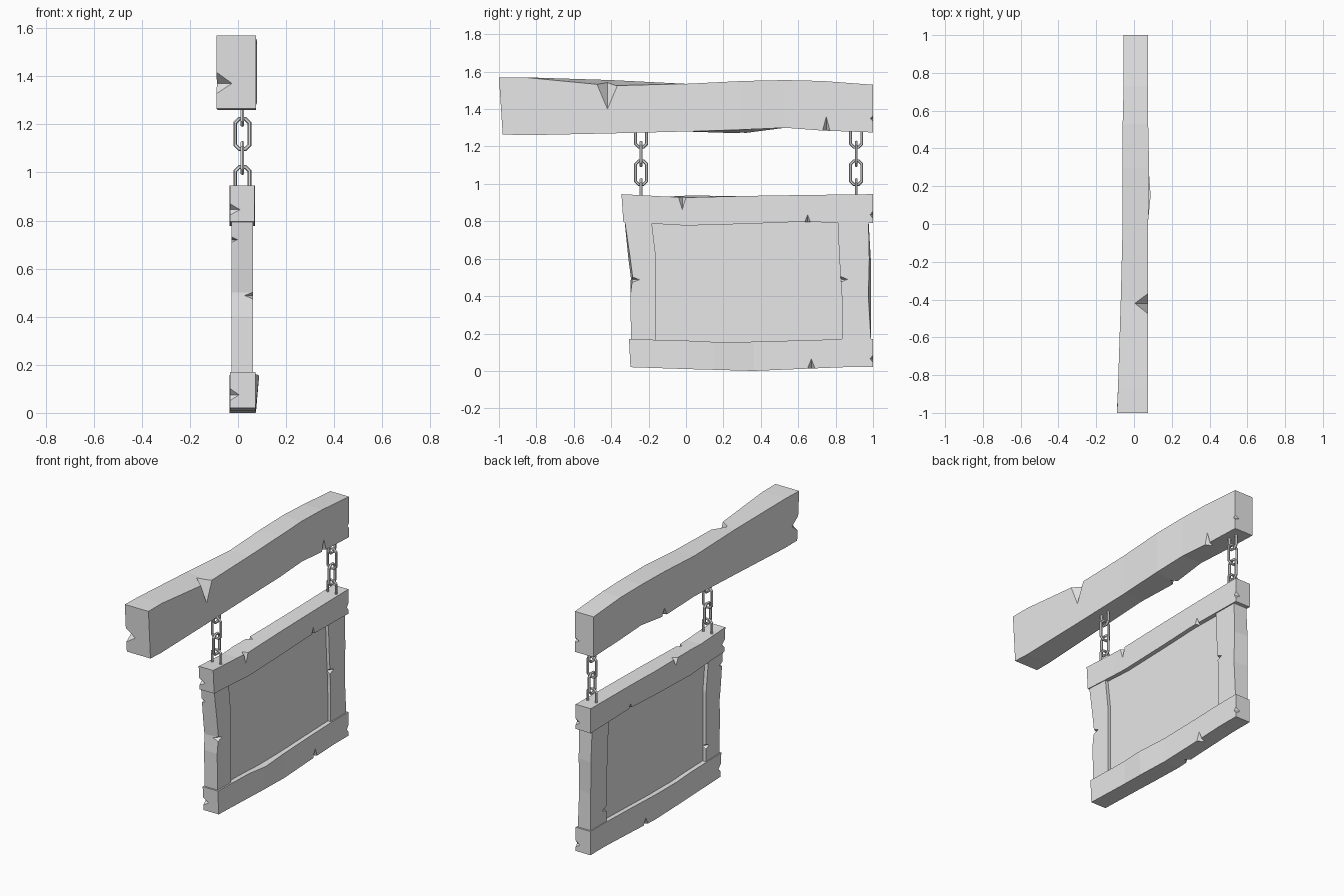
import bpy, bmesh, math
from mathutils import Vector

cube = bpy.data.objects.get("Cube")
if cube:
    bpy.data.objects.remove(cube, do_unlink=True)


def material(name, value):
    mat = bpy.data.materials.new(name)
    mat.use_nodes = True
    mat.diffuse_color = (value, value, value, 1)
    mat.node_tree.nodes["Principled BSDF"].inputs["Base Color"].default_value = mat.diffuse_color
    return mat


GREY = material("plain_grey", 0.8)


def add_object(name, bm):
    bmesh.ops.recalc_face_normals(bm, faces=bm.faces)
    mesh = bpy.data.meshes.new(name)
    bm.to_mesh(mesh)
    bm.free()
    mesh.materials.append(GREY)
    obj = bpy.data.objects.new(name, mesh)
    bpy.context.collection.objects.link(obj)
    return obj


def chip(bm, edge, axis, half, in_x, in_other):
    """Add a tetrahedral cutter that bites into a plank edge running along axis."""
    edge = Vector(edge)
    along = Vector((0, axis == "y", axis == "z")) * half
    across = Vector((0, axis == "z", axis == "y")) * in_other
    points = [edge + along, edge - along, edge + Vector((in_x, 0, 0)), edge + across]
    middle = (points[2] + points[3]) / 2
    verts = [bm.verts.new(middle + (p - middle) * 1.6) for p in points]
    for skip in range(4):
        bm.faces.new([v for i, v in enumerate(verts) if i != skip])


def plank(name, axis, stations, tweaks=(), chips=()):
    """Loft a four-sided plank; a station is (along, low, high, back x, front x).
    Corners run back low, front low, front high, back high."""
    bm = bmesh.new()
    rings = []
    for t, low, high, x0, x1 in stations:
        ring = []
        for x, s in ((x0, low), (x1, low), (x1, high), (x0, high)):
            ring.append(bm.verts.new((x, t, s) if axis == "y" else (x, s, t)))
        rings.append(ring)
    for station, corner, offset in tweaks:
        rings[station][corner].co += Vector(offset)
    for a, b in zip(rings, rings[1:]):
        for i in range(4):
            j = (i + 1) % 4
            bm.faces.new((a[i], a[j], b[j], b[i]))
    bm.faces.new(rings[0])
    bm.faces.new(rings[-1])
    obj = add_object(name, bm)
    if chips:
        cut = bmesh.new()
        for c in chips:
            chip(cut, *c)
        cutter = add_object(name + "_cutter", cut)
        cutter.hide_render = True
        mod = obj.modifiers.new("chips", "BOOLEAN")
        mod.object, mod.operation, mod.solver = cutter, "DIFFERENCE", "EXACT"
        bpy.context.view_layer.objects.active = obj
        bpy.ops.object.modifier_apply(modifier=mod.name)
        bpy.data.objects.remove(cutter, do_unlink=True)
    return obj


# Heavy support beam
plank("beam", "y", [
    (-1, 1.265, 1.57, -.09, .075), (-.87, 1.26, 1.57, -.085, .075),
    (-.4, 1.27, 1.555, -.07, .075), (0, 1.28, 1.535, -.06, .075),
    (.3, 1.29, 1.55, -.06, .08), (.53, 1.3, 1.555, -.06, .075),
    (.73, 1.285, 1.55, -.055, .075), (1, 1.275, 1.53, -.055, .075)],
    tweaks=[(0, 0, (0, .02, 0)), (0, 1, (0, .02, 0)), (2, 2, (0, 0, -.03)),
            (4, 0, (0, 0, -.02))],
    chips=[((.075, -.42, 1.53), "y", .055, -.065, -.13),
           ((.075, .75, 1.284), "y", .02, -.04, .075),
           ((-.06, .3, 1.27), "y", .025, .04, .05),
           ((-.09, -1, 1.37), "z", .055, .08, .07),
           ((.075, 1, 1.35), "z", .015, -.03, -.015)])

# Top and bottom rails of the sign frame
plank("top_rail", "y", [
    (-.345, .795, .945, -.033, .068), (-.1, .783, .932, -.033, .068),
    (0, .777, .927, -.035, .07), (.35, .787, .936, -.035, .07),
    (.6, .797, .94, -.033, .07), (1, .79, .945, -.035, .07)],
    tweaks=[(0, 0, (0, .01, 0)), (0, 1, (0, .01, 0)), (2, 3, (0, 0, .01))],
    chips=[((.07, -.02, .927), "y", .02, -.03, -.065),
           ((-.035, .15, .932), "y", .02, .03, -.04),
           ((.07, .65, .796), "y", .015, -.03, .04),
           ((-.035, .6, .796), "y", .015, .03, .03),
           ((-.034, -.34, .845), "z", .025, .045, .03),
           ((.07, 1, .835), "z", .02, -.03, -.015)])
plank("bottom_rail", "y", [
    (-.305, .02, .17, -.033, .073), (0, .01, .162, -.033, .073),
    (.15, .006, .155, -.035, .075), (.36, 0, .156, -.035, .073),
    (.6, .01, .163, -.033, .07), (.85, .02, .17, -.033, .07),
    (1, .02, .17, -.033, .07)],
    tweaks=[(0, 0, (0, .008, 0)), (0, 1, (0, .008, 0)), (2, 2, (.013, 0, 0))],
    chips=[((.07, .67, .014), "y", .02, -.04, .05),
           ((-.033, .45, .004), "y", .02, .03, .04),
           ((-.033, -.305, .075), "z", .03, .045, .03),
           ((.07, 1, .065), "z", .02, -.03, -.015)])

# Upright stiles
plank("front_stile", "z", [
    (.14, -.293, -.16, -.028, .063), (.4, -.298, -.16, -.028, .063),
    (.5, -.285, -.16, -.028, .063), (.6, -.298, -.16, -.028, .063),
    (.82, -.33, -.186, -.028, .063)],
    tweaks=[(2, 0, (0, -.01, 0)), (3, 0, (0, -.01, 0))],
    chips=[((.063, -.288, .488), "z", .015, -.035, .04),
           ((-.028, -.32, .72), "z", .012, .025, .03),
           ((-.028, -.16, .26), "z", .015, .03, -.03)])
plank("back_stile", "z", [
    (.14, .835, .99, -.028, .063), (.4, .833, .975, -.028, .063),
    (.6, .82, .98, -.028, .063), (.82, .81, .975, -.028, .063)],
    tweaks=[(0, 1, (0, 0, 0)), (1, 3, (0, .015, 0)), (2, 3, (0, .008, 0))],
    chips=[((.063, .828, .49), "z", .015, -.025, .035),
           ((-.028, .835, .25), "z", .015, .03, .04)])

# Recessed sign board
plank("sign_board", "y", [(-.22, .13, .82, -.005, .043), (.88, .13, .82, -.005, .043)])


# Chains of alternating faceted links
def chain_link(name, y, z, turn):
    major, minor, half_height = 8, 6, .074
    radius, wire = .032, .0085
    stretch = half_height - radius - wire
    bm = bmesh.new()
    rings = []
    for i in range(major):
        a = math.tau * (i + .5) / major
        ring = []
        for j in range(minor):
            b = math.tau * j / minor
            r = radius + wire * math.cos(b)
            side, off = r * math.cos(a), wire * math.sin(b)
            up = r * math.sin(a) + math.copysign(stretch, math.sin(a))
            ring.append(bm.verts.new((.018 + (off if turn else side),
                                      y + (side if turn else off), z + up)))
        rings.append(ring)
    for i in range(major):
        p, q = rings[i], rings[(i + 1) % major]
        for j in range(minor):
            k = (j + 1) % minor
            bm.faces.new((p[j], p[k], q[k], q[j]))
    add_object(name, bm)


for label, y in (("front", -.24), ("back", .91)):
    for n in range(4):
        chain_link(f"{label}_chain_link_{n + 1}", y, 1.26 - n * .1, n % 2 == 0)
